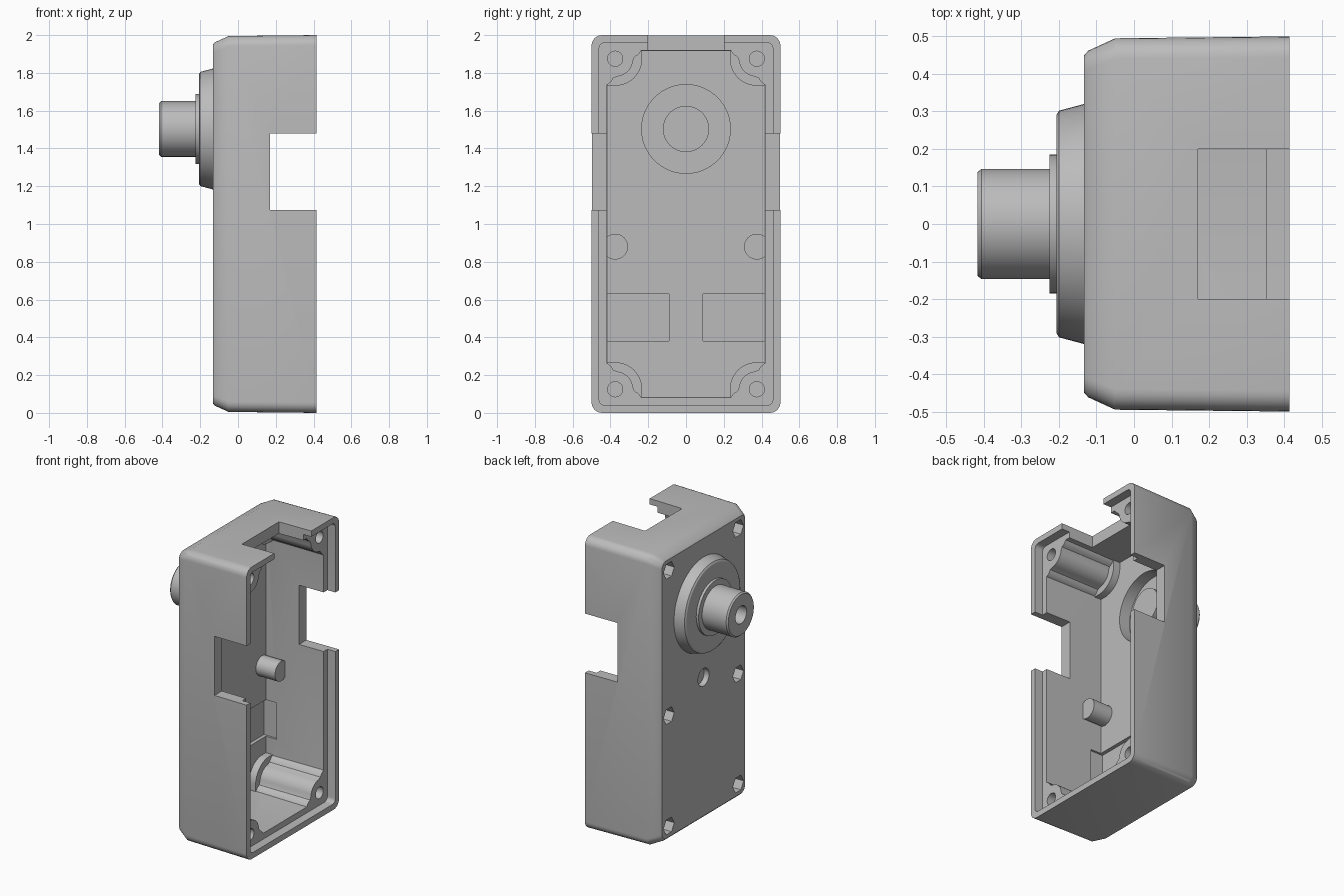
import bpy, bmesh, math
from mathutils import Vector

cube = bpy.data.objects.get("Cube")
if cube:
    bpy.data.objects.remove(cube, do_unlink=True)

grey = bpy.data.materials.new("light grey")
grey.use_nodes = True
GREY = (0.5, 0.5, 0.5, 1)
grey.diffuse_color = GREY
grey.node_tree.nodes["Principled BSDF"].inputs["Base Color"].default_value = GREY


def make(name, bm):
    bmesh.ops.recalc_face_normals(bm, faces=bm.faces)
    mesh = bpy.data.meshes.new(name)
    bm.to_mesh(mesh)
    bm.free()
    mesh.materials.append(grey)
    obj = bpy.data.objects.new(name, mesh)
    bpy.context.collection.objects.link(obj)
    return obj


def loft(name, sections):
    """Skin a list of (x, [(y, z), ...]) outlines along x and cap both ends."""
    bm = bmesh.new()
    rings = [[bm.verts.new((x, y, z)) for y, z in pts] for x, pts in sections]
    n = len(rings[0])
    for a, b in zip(rings, rings[1:]):
        for i in range(n):
            bm.faces.new((a[i], a[(i + 1) % n], b[(i + 1) % n], b[i]))
    bm.faces.new(rings[0])
    bm.faces.new(rings[-1])
    return make(name, bm)


def arc(cy, cz, r, start, end, n):
    angles = [math.radians(start + (end - start) * i / n) for i in range(n + 1)]
    return [(cy + r * math.cos(a), cz + r * math.sin(a)) for a in angles]


def rounded(inset, r):
    """Rounded rectangle, inset from the full outline of the case."""
    hy, hz = 0.5 - inset - r, 1 - inset - r
    pts = []
    for k, (sy, sz) in enumerate(((1, 1), (-1, 1), (-1, -1), (1, -1))):
        pts += arc(sy * hy, 1 + sz * hz, r, 90 * k, 90 * k + 90, 6)
    return pts


def box(name, x, y, z):
    return loft(name, [(i, [(y[0], z[0]), (y[1], z[0]), (y[1], z[1]), (y[0], z[1])]) for i in x])


def cylinder(name, x0, x1, y, z, r, n=32):
    pts = arc(y, z, r, 0, 360, n)[:-1]
    return loft(name, [(x0, pts), (x1, pts)])


def cut(targets, cutter):
    cutter.hide_render = True
    for obj in targets:
        mod = obj.modifiers.new("cut", "BOOLEAN")
        mod.operation = "DIFFERENCE"
        mod.solver = "EXACT"
        mod.object = cutter
        bpy.context.view_layer.objects.active = obj
        bpy.ops.object.modifier_apply(modifier=mod.name)
    bpy.data.objects.remove(cutter, do_unlink=True)


# Case shell with softened back edge
BACK, FLOOR, LEDGE, RIM = -0.133, -0.08, 0.355, 0.415
shell = loft("case_shell", [
    (BACK, rounded(0.05, 0.045)), (-0.122, rounded(0.038, 0.05)),
    (-0.05, rounded(0.005, 0.055)), (RIM, rounded(0, 0.055))])
cut([shell], loft("cavity", [(FLOOR, rounded(0.085, 0.03)), (0.6, rounded(0.078, 0.03))]))
cut([shell], loft("rim_ledge", [(x, rounded(0.04, 0.03)) for x in (LEDGE, 0.6)]))

# Side and top notches
cut([shell], box("side_notch", (0.17, 0.6), (-0.7, 0.7), (1.075, 1.48)))
cut([shell], box("top_notch", (0.17, 0.6), (-0.2, 0.2), (1.8, 2.2)))

# Shallow floor pockets, one each side
for s in (-1, 1):
    cut([shell], box("floor_pocket", (-0.105, 0), (s * 0.09, s * 0.43), (0.38, 0.63)))

# Output hub: stepped flange and shaft, hollow on the inside
HUB_Z = 1.503
cut([shell], cylinder("hub_opening", -0.3, 0, 0, HUB_Z, 0.235, 64))
profile = [(-0.09, 0), (-0.09, 0.122), (-0.16, 0.122), (-0.16, 0.235), (-0.12, 0.235),
           (-0.12, 0.32), (BACK, 0.32), (-0.2, 0.302), (-0.207, 0.29), (-0.207, 0.185),
           (-0.225, 0.185), (-0.225, 0.147), (-0.407, 0.147), (-0.417, 0.138),
           (-0.417, 0.06), (-0.3, 0.06), (-0.3, 0)]
bm = bmesh.new()
verts = [bm.verts.new((x, 0, HUB_Z + r)) for x, r in profile]
edges = [bm.edges.new(pair) for pair in zip(verts, verts[1:])]
bmesh.ops.spin(bm, geom=verts + edges, cent=(0, 0, HUB_Z), axis=(1, 0, 0),
               angle=math.tau, steps=64)
bmesh.ops.remove_doubles(bm, verts=bm.verts, dist=0.0001)
hub = make("output_hub", bm)

# Corner screw posts with a collar at the floor
post_half = [(0.06, 0.27), (0.085, 0.262), (0.105, 0.245), (0.115, 0.228)]
post_shape = ([(0.06, 0.06)] + post_half + arc(0.125, 0.125, 0.095, 84, 6, 8)
              + [(v, u) for u, v in reversed(post_half)])
collar_shape = ([(0.06, 0.06), (0.06, 0.268)] + arc(0.125, 0.125, 0.143, 90, 0, 10)
                + [(0.268, 0.06)])
parts = [shell, hub]
for sy, side in ((1, "back"), (-1, "front")):
    for sz, level in ((1, "upper"), (-1, "lower")):
        def place(shape):
            return [(sy * (0.5 - u), 1 + sz * (1 - v)) for u, v in shape]
        label = f"{level}_{side}"
        post = loft(f"{label}_screw_post", [(x, place(post_shape)) for x in (-0.1, LEDGE)])
        collar = loft(f"{label}_post_collar", [(x, place(collar_shape)) for x in (-0.1, -0.03)])
        y, z = sy * 0.375, 1 + sz * 0.875
        cut([post], cylinder("screw_hole", 0.15, 0.6, y, z, 0.04))
        cut([shell, post, collar], cylinder("nut_pocket", -0.3, -0.07, y, z, 0.058, 6))
        cut([post, collar], cylinder("bolt_hole", -0.3, 0, y, z, 0.035))
        parts += [post, collar]

    # Locating peg beside the wall
    peg = cylinder(f"{side}_peg", -0.1, 0.065, sy * 0.375, 0.88, 0.068)
    cut([peg], box("peg_flat", (-0.2, 0.2), (sy * 0.425, sy * 0.6), (0.7, 1.1)))
    cut([shell, peg], cylinder("peg_pocket", -0.3, -0.07, sy * 0.375, 0.88, 0.058, 6))
    parts.append(peg)

# Blind hole in the back face
cut([shell], cylinder("blind_hole", -0.3, -0.095, 0, 1.0, 0.06))

# Smooth curved faces, keep edges crisp
bpy.ops.object.select_all(action="DESELECT")
for obj in parts:
    obj.select_set(True)
bpy.context.view_layer.objects.active = shell
bpy.ops.object.shade_smooth_by_angle(angle=math.radians(30))
